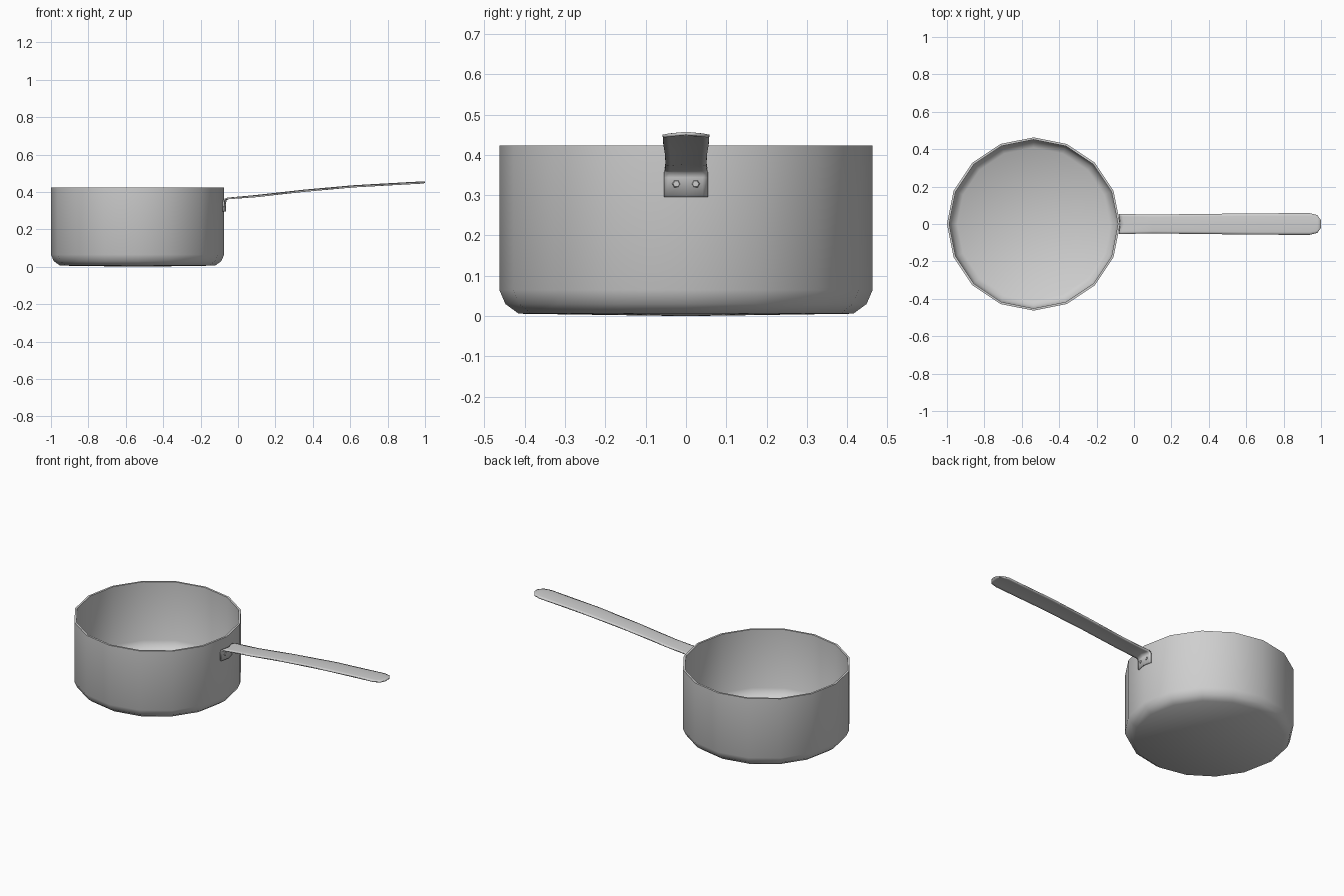
import bpy
import bmesh
from math import cos, sin, pi, radians
from mathutils import Matrix, Vector

cube = bpy.data.objects.get("Cube")
if cube:
    bpy.data.objects.remove(cube)

STEEL = (0.62, 0.62, 0.62, 1)
steel = bpy.data.materials.new("brushed steel")
steel.use_nodes = True
steel.diffuse_color = STEEL
steel.node_tree.nodes["Principled BSDF"].inputs["Base Color"].default_value = STEEL

PAN_X = -0.537
SIDES = 16


def finish(bm, name, angle=50):
    """Turn a bmesh into a smooth-shaded steel object."""
    bmesh.ops.recalc_face_normals(bm, faces=bm.faces)
    mesh = bpy.data.meshes.new(name)
    bm.to_mesh(mesh)
    bm.free()
    mesh.materials.append(steel)
    obj = bpy.data.objects.new(name, mesh)
    bpy.context.collection.objects.link(obj)
    bpy.ops.object.select_all(action='DESELECT')
    obj.select_set(True)
    bpy.context.view_layer.objects.active = obj
    bpy.ops.object.shade_smooth_by_angle(angle=radians(angle))
    return obj


# Pan: outer wall, rim and inner wall lathed from one closed profile
profile = [(0.415, 0.006), (0.448, 0.03), (0.463, 0.065), (0.463, 0.423),
           (0.451, 0.423), (0.451, 0.07), (0.437, 0.038), (0.408, 0.018)]
bm = bmesh.new()
rings = [[bm.verts.new((PAN_X + r * cos(2 * pi * i / SIDES),
                        r * sin(2 * pi * i / SIDES), z)) for i in range(SIDES)]
         for r, z in profile]
for low, high in zip(rings, rings[1:]):
    for i in range(SIDES):
        j = (i + 1) % SIDES
        bm.faces.new((low[i], low[j], high[j], high[i]))
# Underside and floor, each a shallow fan to the centre
for ring, z in ((rings[0], 0.0), (rings[-1], 0.014)):
    centre = bm.verts.new((PAN_X, 0, z))
    for i in range(SIDES):
        bm.faces.new((ring[i], ring[(i + 1) % SIDES], centre))
finish(bm, "pan")

# Handle: mounting plate bent over into a long, slightly arched strip
# station: x, z, half width, backward sweep of the edges, downward arch
stations = [(-0.071, 0.295, 0.053, 0.011, 0), (-0.071, 0.345, 0.053, 0.011, 0),
            (-0.066, 0.362, 0.053, 0.011, 0), (-0.05, 0.37, 0.053, 0.011, 0.002),
            (0.1, 0.384, 0.051, 0, 0.004), (0.35, 0.412, 0.053, 0, 0.004),
            (0.62, 0.436, 0.057, 0, 0.004), (0.94, 0.454, 0.058, 0, 0.004),
            (0.98, 0.456, 0.048, 0, 0.004), (1.0, 0.457, 0.02, 0, 0.002)]
across = (-1, -0.75, 0, 0.75, 1)
bm = bmesh.new()
rows = [[bm.verts.new((x - sweep * abs(t), w * t, z - arch * t * t))
         for t in across] for x, z, w, sweep, arch in stations]
for a, b in zip(rows, rows[1:]):
    for i in range(len(across) - 1):
        bm.faces.new((a[i], b[i], b[i + 1], a[i + 1]))
handle = finish(bm, "handle", 60)
thickness = handle.modifiers.new("thickness", 'SOLIDIFY')
thickness.thickness = 0.008
# Grow towards the underside so the top stays on the path
up = sum((p.normal.z for p in handle.data.polygons))
thickness.offset = -1 if up > 0 else 1

# Rivets: six-sided domes on the mounting plate
for side, name in ((-1, "right_rivet"), (1, "left_rivet")):
    bm = bmesh.new()
    turn = Matrix.Rotation(pi / 2, 4, 'Y')
    place = Matrix.Translation(Vector((-0.072, side * 0.024, 0.328)))
    bmesh.ops.create_cone(bm, cap_ends=True, segments=6, radius1=0.014,
                          radius2=0.008, depth=0.018, matrix=place @ turn)
    finish(bm, name)
